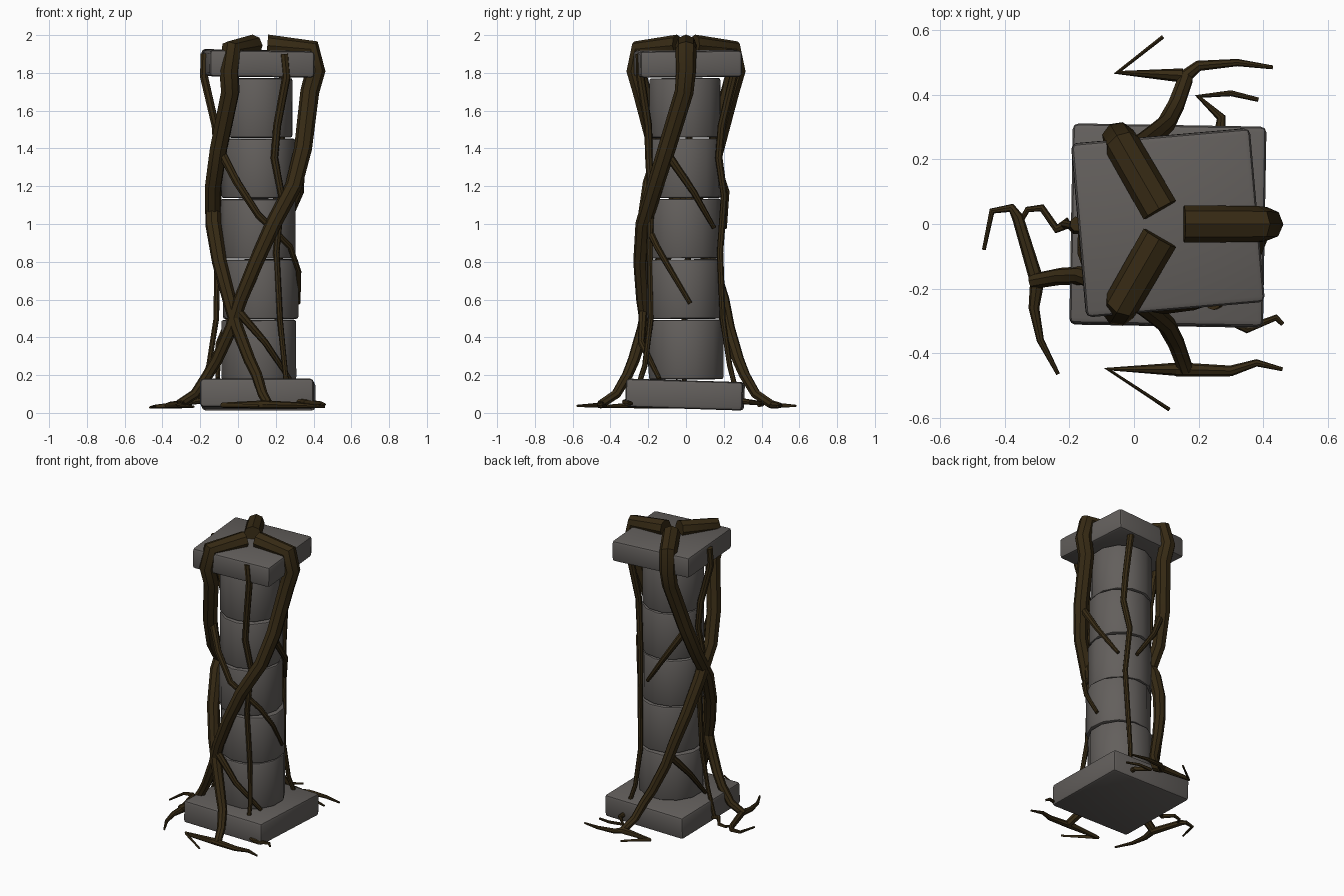
import bpy, bmesh, math
from mathutils import Matrix, Vector

cube = bpy.data.objects.get("Cube")
if cube:
    bpy.data.objects.remove(cube, do_unlink=True)

CX = 0.105  # column axis


def material(name, rgb):
    m = bpy.data.materials.new(name)
    m.use_nodes = True
    m.diffuse_color = (*rgb, 1)
    b = m.node_tree.nodes["Principled BSDF"]
    b.inputs["Base Color"].default_value = (*rgb, 1)
    b.inputs["Roughness"].default_value = 0.9
    return m


stone = material("grey stone", (0.125, 0.115, 0.108))
bark = material("dark bark", (0.037, 0.023, 0.007))


def finish(ob, angle):
    bpy.ops.object.select_all(action='DESELECT')
    ob.select_set(True)
    bpy.context.view_layer.objects.active = ob
    bpy.ops.object.shade_smooth_by_angle(angle=math.radians(angle))


def stone_part(name, bm, loc, rot, bevel):
    bmesh.ops.bevel(bm, geom=[e for e in bm.edges if e.calc_face_angle(0) > 0.8],
                    offset=bevel, segments=2, affect='EDGES', profile=0.5)
    me = bpy.data.meshes.new(name)
    bm.to_mesh(me)
    bm.free()
    me.materials.append(stone)
    ob = bpy.data.objects.new(name, me)
    bpy.context.collection.objects.link(ob)
    ob.location = loc
    ob.rotation_euler = [math.radians(a) for a in rot]
    finish(ob, 35)


def slab(name, size, loc, rot):
    bm = bmesh.new()
    bmesh.ops.create_cube(bm, size=1, matrix=Matrix.Diagonal((*size, 1)))
    stone_part(name, bm, loc, rot, 0.018)


def drum(name, radius, height, loc, rot):
    bm = bmesh.new()
    bmesh.ops.create_cone(bm, cap_ends=True, segments=12, radius1=radius,
                          radius2=radius, depth=height)
    stone_part(name, bm, loc, rot, 0.012)


# Base, cap and the stacked drums
slab("base_slab", (0.6, 0.62, 0.15), (CX, -0.005, 0.097), (-1.8, 0, -1))
slab("cap_slab", (0.555, 0.54, 0.14), (CX, 0.004, 1.85), (0.5, 0.8, 5))
shifts = [(0.005, 0), (0.015, -0.01), (0, -0.012), (0.003, -0.008), (-0.005, -0.005)]
for i, (dx, dy) in enumerate(shifts):
    drum(f"column_drum_{i + 1}", 0.205 - 0.003 * i, 0.315,
         (CX + dx, dy, 0.335 + 0.32 * i), (0.3, -0.3, 15 + 7 * i))


def vine(name, points, r_start, r_end):
    """Tapered eight-sided tube along a list of points."""
    cu = bpy.data.curves.new(name, 'CURVE')
    cu.dimensions = '3D'
    cu.bevel_depth = 1
    cu.bevel_resolution = 2
    cu.use_fill_caps = True
    sp = cu.splines.new('POLY')
    sp.points.add(len(points) - 1)
    for i, p in enumerate(points):
        sp.points[i].co = (*p, 1)
        sp.points[i].radius = r_start + (r_end - r_start) * i / (len(points) - 1)
    ob = bpy.data.objects.new(name, cu)
    bpy.context.collection.objects.link(ob)
    cu.materials.append(bark)
    bpy.ops.object.select_all(action='DESELECT')
    ob.select_set(True)
    bpy.context.view_layer.objects.active = ob
    bpy.ops.object.convert(target='MESH')
    finish(bpy.context.object, 40)


def polar(r, deg, z):
    a = math.radians(deg)
    return Vector((CX + r * math.cos(a), r * math.sin(a), z))


# Main vines: radius, turn in degrees, height
path = [(0.05, 0, 1.945), (0.28, 0, 1.925), (0.305, 0, 1.81), (0.275, -2, 1.7),
        (0.26, -23, 1.4), (0.25, -41, 1.2), (0.24, -70, 1.0), (0.24, -92, 0.8),
        (0.245, -112, 0.6), (0.25, -124, 0.45), (0.28, -141, 0.28),
        (0.31, -149, 0.2), (0.37, -154, 0.1), (0.455, -157, 0.045)]
mains = {"right": (0, 1), "front": (240, 1), "back": (120, -1)}
for side, (start, turn) in mains.items():
    vine(f"main_vine_{side}", [polar(r, start + turn * a, z) for r, a, z in path],
         0.058, 0.024)

# Root twigs spreading on the ground
twigs = {
    "root_left_a": [(-0.3, -0.18), (-0.31, -0.26), (-0.29, -0.36), (-0.235, -0.465)],
    "root_left_b": [(-0.3, -0.18), (-0.36, 0.02), (-0.38, 0.05), (-0.44, 0.04), (-0.465, -0.08)],
    "root_back_a": [(0.15, 0.46), (-0.05, 0.47), (0.09, 0.58)],
    "root_back_b": [(0.15, 0.45), (0.2, 0.49), (0.32, 0.5), (0.43, 0.485)],
    "root_front_a": [(0.15, -0.45), (-0.08, -0.45), (0.11, -0.575)],
    "root_front_b": [(0.13, -0.45), (0.3, -0.455), (0.38, -0.43), (0.46, -0.45)],
}
for name, pts in twigs.items():
    vine(name, [(x, y, 0.045 - 0.004 * i) for i, (x, y) in enumerate(pts)], 0.022, 0.006)

# Side shoots hugging the column
shoots = {
    "shoot_right": [(0.25, -25, 1.38), (0.23, 10, 1.17), (0.21, 45, 0.98)],
    "shoot_back": [(0.25, 147, 1.38), (0.23, 112, 1.17), (0.21, 78, 0.98)],
    "shoot_front": [(0.25, 215, 1.4), (0.235, 242, 1.22), (0.235, 270, 1.05),
                    (0.23, 318, 0.88), (0.23, 340, 0.75), (0.215, 366, 0.58)],
    "low_shoot_front": [(0.25, 245, 0.54), (0.24, 280, 0.37), (0.22, 320, 0.18)],
    "low_shoot_back": [(0.25, 125, 0.5), (0.23, 155, 0.36), (0.22, 195, 0.18)],
}
for name, pts in shoots.items():
    vine(name, [polar(*p) for p in pts], 0.024, 0.012)

# Thin vines between the main ones
thin = [(0.28, 0, 1.9), (0.285, 2, 1.78), (0.225, -3, 1.52), (0.215, -6, 1.35),
        (0.225, 4, 1.15), (0.215, -3, 0.85), (0.22, 2, 0.5), (0.26, 3, 0.25),
        (0.32, 0, 0.07)]
for side, a in {"front": 300, "back": 60, "left": 180}.items():
    vine(f"thin_vine_{side}", [polar(r, a + t, z) for r, t, z in thin], 0.024, 0.013)

thin_roots = {
    "thin_root_front": [(0.265, -0.28), (0.35, -0.325), (0.44, -0.29), (0.46, -0.31)],
    "thin_root_back": [(0.265, 0.28), (0.27, 0.33), (0.2, 0.395), (0.3, 0.405), (0.385, 0.385)],
    "thin_root_left": [(-0.2, 0.005), (-0.24, -0.015), (-0.285, 0.05), (-0.33, 0.045), (-0.355, 0)],
}
for name, pts in thin_roots.items():
    vine(name, [(x, y, 0.065 - 0.007 * i) for i, (x, y) in enumerate(pts)], 0.017, 0.007)
